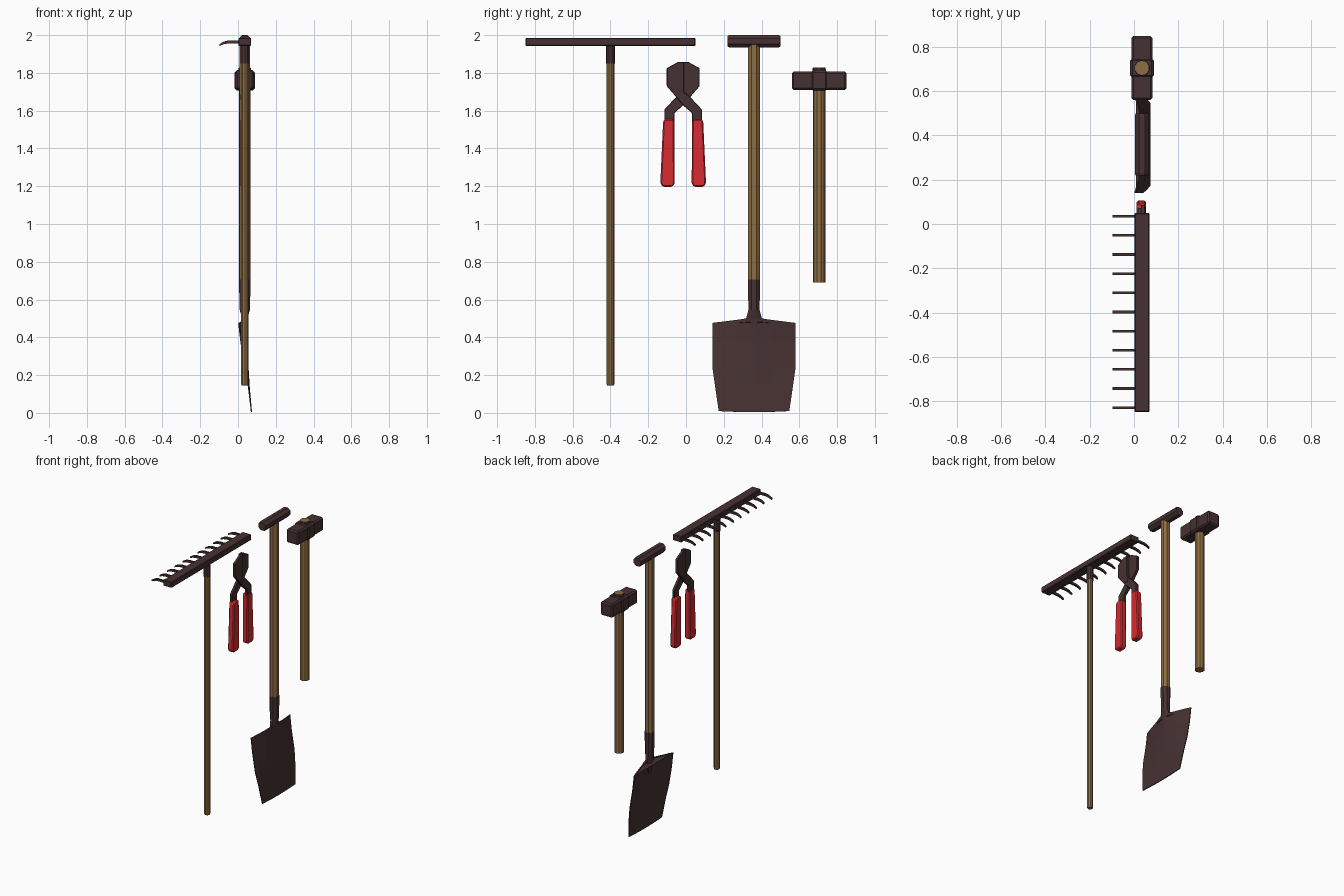
import bpy, bmesh, math
from mathutils import Vector

if "Cube" in bpy.data.objects:
    bpy.data.objects.remove(bpy.data.objects["Cube"])


def material(name, rgb):
    m = bpy.data.materials.new(name)
    m.diffuse_color = (*rgb, 1)
    m.use_nodes = True
    m.node_tree.nodes["Principled BSDF"].inputs["Base Color"].default_value = m.diffuse_color
    return m


WOOD = material("wood", (0.27, 0.155, 0.058))
IRON = material("dark iron", (0.062, 0.031, 0.032))
RED = material("red grip", (0.66, 0.024, 0.03))
XC = 0.036  # depth of the tool axes


def finish(name, bm, mat, bevel=0):
    bmesh.ops.recalc_face_normals(bm, faces=bm.faces)
    me = bpy.data.meshes.new(name)
    bm.to_mesh(me)
    bm.free()
    me.materials.append(mat)
    ob = bpy.data.objects.new(name, me)
    bpy.context.collection.objects.link(ob)
    if bevel:
        mod = ob.modifiers.new("bevel", "BEVEL")
        mod.width, mod.segments = bevel, 1
    return ob


def box(name, lo, hi, mat, bevel=0):
    bm = bmesh.new()
    bmesh.ops.create_cube(bm, size=1)
    for v in bm.verts:
        v.co = Vector([(a + b) / 2 + c * (b - a) for a, b, c in zip(lo, hi, v.co)])
    return finish(name, bm, mat, bevel)


def loft(name, rings, mat):
    """Skin between rings of equal point count, capped at both ends."""
    bm = bmesh.new()
    vs = [[bm.verts.new(p) for p in r] for r in rings]
    n = len(vs[0])
    for a, b in zip(vs, vs[1:]):
        for i in range(n):
            bm.faces.new((a[i], a[(i + 1) % n], b[(i + 1) % n], b[i]))
    bm.faces.new(vs[0])
    bm.faces.new(vs[-1])
    return finish(name, bm, mat)


def pole(name, y, sections, mat, sides=10):
    """Upright round bar; sections are (z, x radius, y radius)."""
    ang = [2 * math.pi * (i + 0.5) / sides for i in range(sides)]
    loft(name, [[(XC + rx * math.cos(a), y + ry * math.sin(a), z) for a in ang]
                for z, rx, ry in sections], mat)


def plate(name, pts, x0, x1, mat, bevel=0):
    """Outline in (y, z) extruded along x."""
    bm = bmesh.new()
    f = bm.faces.new([bm.verts.new((x0, y, z)) for y, z in pts])
    ext = bmesh.ops.extrude_face_region(bm, geom=[f])["geom"]
    for v in ext:
        if isinstance(v, bmesh.types.BMVert):
            v.co.x = x1
    return finish(name, bm, mat, bevel)


# Rake: handle, socket, head bar and bent teeth
pole("rake_handle", -0.40, [(0.145, 0.017, 0.017), (0.152, 0.021, 0.021),
                            (1.86, 0.021, 0.021)], WOOD)
pole("rake_socket", -0.40, [(1.85, 0.024, 0.024), (1.95, 0.024, 0.024)], IRON)
box("rake_head", (0.002, -0.85, 1.943), (0.07, 0.05, 1.985), IRON, 0.004)
for i in range(11):
    y = 0.035 - i * 0.0865
    path = [(0.01, 1.964, 0.008), (-0.05, 1.964, 0.008),
            (-0.075, 1.959, 0.007), (-0.098, 1.948, 0.005)]
    loft("rake_tooth", [[(x, y - 0.006, z - h), (x, y + 0.006, z - h),
                         (x, y + 0.006, z + h), (x, y - 0.006, z + h)]
                        for x, z, h in path], IRON)

# Shovel: shaft, cross grip, socket flaring into the blade
SY = 0.36
pole("shovel_shaft", SY, [(0.69, 0.031, 0.033), (1.97, 0.031, 0.033)], WOOD, 8)
ang = [math.pi / 4 * (i + 0.5) for i in range(8)]
loft("shovel_grip", [[(XC + r * math.cos(a), SY + dy, 1.9675 + r * math.sin(a)) for a in ang]
                     for dy, r in ((-0.14, 0.031), (-0.13, 0.0352),
                                   (0.13, 0.0352), (0.14, 0.031))], IRON)
pole("shovel_socket", SY, [(0.41, 0.008, 0.012), (0.50, 0.016, 0.045), (0.545, 0.029, 0.032),
                           (0.705, 0.034, 0.035)], IRON, 8)

# Shovel blade: dished grid, sides bent back, flattening toward the tip
bm = bmesh.new()
cols = (-1, -0.88, -0.45, 0, 0.45, 0.88, 1)
rows = [  # z, half width, edge x, centre x
    (0.49, 0.22, 0.004, 0.044), (0.37, 0.22, 0.016, 0.046),
    (0.24, 0.22, 0.038, 0.053), (0.14, 0.206, 0.055, 0.059), (0.004, 0.187, 0.071, 0.071)]
grid = []
for r, (z, w, xe, xc) in enumerate(rows):
    line = []
    for c in cols:
        dz = 0.014 - 0.028 * abs(c) if r == 0 else 0.006 * c * c if r == 4 else 0
        line.append(bm.verts.new((xc + (xe - xc) * abs(c) ** 1.6, SY + c * w, z + dz)))
    grid.append(line)
for a, b in zip(grid, grid[1:]):
    for i in range(len(cols) - 1):
        bm.faces.new((a[i], b[i], b[i + 1], a[i + 1]))
blade = finish("shovel_blade", bm, IRON)
mod = blade.modifiers.new("thickness", "SOLIDIFY")
mod.thickness, mod.offset = 0.006, 0

# Rolled top lip joining blade to socket
loft("shovel_shoulder", [[(0.008, SY - 0.20, 0.472), (0.05, SY - 0.045, 0.50),
                          (0.05, SY + 0.045, 0.50), (0.008, SY + 0.20, 0.472)],
                         [(0.012, SY - 0.20, 0.466), (0.048, SY - 0.045, 0.48),
                          (0.048, SY + 0.045, 0.48), (0.012, SY + 0.20, 0.466)]], IRON)

# Shears: two mirrored halves, each a blade crossing to the opposite grip
CY = -0.015
half = [(0.004, 1.858), (-0.027, 1.858), (-0.087, 1.825), (-0.087, 1.73), (-0.04, 1.675),
        (0.0, 1.628), (0.046, 1.588), (0.046, 1.54), (0.10, 1.54), (0.10, 1.605),
        (0.035, 1.675), (0.004, 1.70)]
grip = [(0.047, 1.548), (0.058, 1.556), (0.096, 1.556), (0.106, 1.545),
        (0.121, 1.215), (0.108, 1.197), (0.058, 1.197), (0.045, 1.212)]
for s, side, x0 in ((1, "right", 0.031), (-1, "left", 0.015)):
    plate("shear_half_" + side, [(CY + s * y, z) for y, z in half], x0, x0 + 0.02, IRON, 0.003)
    plate("shear_grip_" + side, [(CY + s * y, z) for y, z in grip], 0.012, 0.054, RED, 0.008)
bm = bmesh.new()
bmesh.ops.create_cone(bm, cap_ends=True, segments=8, radius1=0.014, radius2=0.014, depth=0.042)
for v in bm.verts:
    v.co = Vector((0.033 + v.co.z, CY + v.co.x, 1.672 + v.co.y))
finish("shear_pivot", bm, IRON)

# Sledgehammer: handle through a collared head
HY = 0.705
pole("hammer_handle", HY, [(0.69, 0.032, 0.033), (1.828, 0.032, 0.033)], WOOD)
box("hammer_head", (-0.012, HY - 0.145, 1.71), (0.084, HY + 0.145, 1.808), IRON, 0.01)
box("hammer_collar", (-0.018, HY - 0.045, 1.706), (0.09, HY + 0.045, 1.814), IRON, 0.012)
pole("hammer_eye", HY, [(1.80, 0.036, 0.036), (1.825, 0.0345, 0.0345)], IRON)
